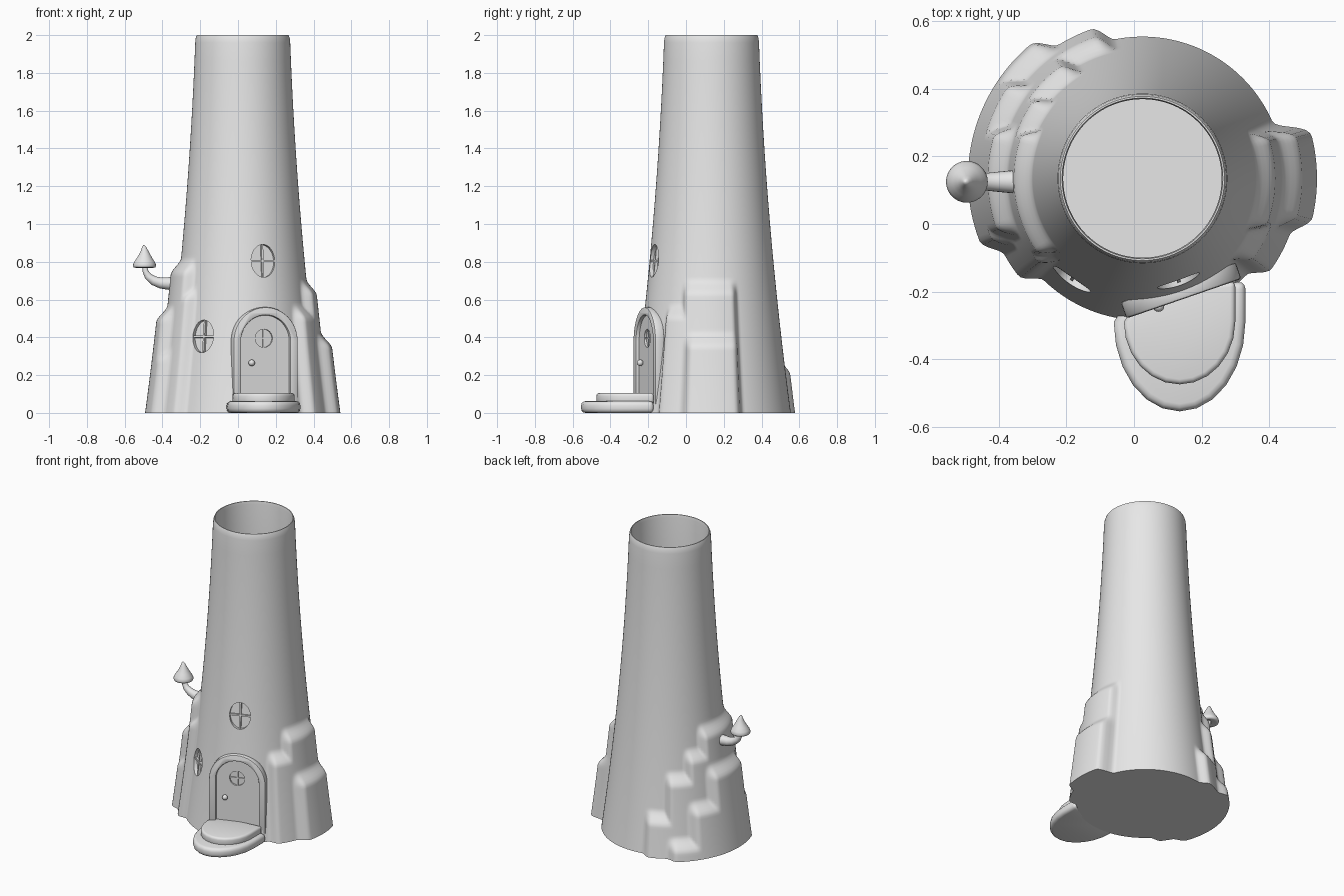
import bpy, bmesh
from math import sin, cos, pi, radians
from mathutils import Matrix, Vector

if "Cube" in bpy.data.objects:
    bpy.data.objects.remove(bpy.data.objects["Cube"])

grey = bpy.data.materials.new("plain grey")
grey.use_nodes = True
grey.diffuse_color = (0.8, 0.8, 0.8, 1)
grey.node_tree.nodes["Principled BSDF"].inputs["Base Color"].default_value = (0.8, 0.8, 0.8, 1)

AXIS = Vector((0.025, 0.135, 0))
DOOR_ANGLE = -71


def make(name, bm):
    bmesh.ops.recalc_face_normals(bm, faces=bm.faces)
    mesh = bpy.data.meshes.new(name)
    bm.to_mesh(mesh)
    bm.free()
    mesh.materials.append(grey)
    ob = bpy.data.objects.new(name, mesh)
    bpy.context.collection.objects.link(ob)
    return ob


def activate(ob):
    bpy.ops.object.select_all(action='DESELECT')
    ob.select_set(True)
    bpy.context.view_layer.objects.active = ob


def smooth(ob, bevel=0, segments=2, angle=35):
    activate(ob)
    if bevel:
        mod = ob.modifiers.new("rounding", 'BEVEL')
        mod.width, mod.segments = bevel, segments
        mod.limit_method, mod.angle_limit = 'ANGLE', radians(50)
        bpy.ops.object.modifier_apply(modifier=mod.name)
    bpy.ops.object.shade_smooth_by_angle(angle=radians(angle))
    return ob


def cut(ob, cutter):
    cutter.hide_render = True
    activate(ob)
    mod = ob.modifiers.new("cut", 'BOOLEAN')
    mod.operation, mod.solver, mod.object = 'DIFFERENCE', 'EXACT', cutter
    bpy.ops.object.modifier_apply(modifier=mod.name)
    bpy.data.objects.remove(cutter)


def prism(name, outline, low, high, matrix=Matrix()):
    """Extrude a flat outline along local z."""
    bm = bmesh.new()
    face = bm.faces.new([bm.verts.new((x, y, low)) for x, y in outline])
    new = bmesh.ops.extrude_face_region(bm, geom=[face])["geom"]
    bmesh.ops.translate(bm, vec=(0, 0, high - low),
                        verts=[v for v in new if isinstance(v, bmesh.types.BMVert)])
    bm.transform(matrix)
    return make(name, bm)


def rings(name, loops):
    """Skin a list of point loops and cap both ends."""
    bm = bmesh.new()
    rows = [[bm.verts.new(p) for p in loop] for loop in loops]
    n = len(rows[0])
    for a, b in zip(rows, rows[1:]):
        for i in range(n):
            j = (i + 1) % n
            bm.faces.new((a[i], a[j], b[j], b[i]))
    bm.faces.new(rows[0])
    bm.faces.new(rows[-1])
    return make(name, bm)


def ellipse(rx, ry, n=48):
    return [(rx * cos(2 * pi * i / n), ry * sin(2 * pi * i / n)) for i in range(n)]


def arch(half, base, spring, n=24):
    curve = [(half * cos(pi * i / n), spring + half * sin(pi * i / n)) for i in range(n + 1)]
    return [(half, base)] + curve + [(-half, base)]


def rect(w, h):
    return [(-w, -h), (w, -h), (w, h), (-w, h)]


def wall_frame(angle, z, out, tilt=0):
    """Local x runs along the wall, y up, z outward."""
    a = radians(angle)
    m = Matrix(((-sin(a), 0, cos(a)), (cos(a), 0, sin(a)), (0, 1, 0))).to_4x4()
    return (Matrix.Translation(AXIS + Vector((0, 0, z))) @ m
            @ Matrix.Translation((0, 0, out)) @ Matrix.Rotation(-tilt, 4, 'X'))


# Tower wall with two stepped layers of bark: (start angle, end angle, top)
UPPER = [(105, 222, 0.27), (123, 222, 0.52), (142, 222, 0.66), (158, 218, 0.8),
         (-39, 20, 0.56), (-23, 20, 0.69)]
LOWER = [(126, 205, 0.12), (143, 205, 0.34), (161, 202, 0.55), (-17, 18, 0.41)]


def ease(t):
    t = min(max(t, 0), 1)
    return t * t * (3 - 2 * t)


def layer(steps, angle, z):
    best = 0
    for start, end, top in steps:
        a = (angle - start + 90) % 360 + start - 90
        best = max(best, ease((a - start + 4) / 8) * ease((end + 4 - a) / 8)
                   * ease((top + 0.02 - z) / 0.09))
    return best


def plain_radius(z):
    return 0.42 - 0.135 * z + 0.025 * z * z


def tower_loop(z, inset=0, bark=True):
    loop = []
    for i in range(240):
        angle = i * 1.5
        r = plain_radius(z) - inset
        if bark:
            r += 0.047 * layer(UPPER, angle, z) + 0.05 * layer(LOWER, angle, z)
        a = radians(angle)
        loop.append(AXIS + Vector((r * cos(a), r * sin(a), z)))
    return loop


heights = [0.015 * i for i in range(60)] + [0.9 + 0.12 * i for i in range(9)] + [1.96]
loops = [tower_loop(z) for z in heights]
loops += [tower_loop(1.985, 0.002), tower_loop(2, 0.007), tower_loop(2, 0.012), tower_loop(1.98, 0.016)]
loops += [tower_loop(z, 0.05, False) for z in (1.2, 0.6, 0.02)]
tower = rings("tower_wall", loops)

# Doorway recess
doorway = wall_frame(DOOR_ANGLE, 0, 0.375)
cut(tower, prism("doorway_cutter", arch(0.16, 0.03, 0.38), -0.045, 0.2, doorway))


# Round windows: a recess with a cross of bars
def window(name, host, matrix, rx, ry, depth, bar):
    cut(host, prism(name + "_cutter", ellipse(rx, ry), -depth, 0.06, matrix))
    prism(name + "_upright_bar", rect(bar, ry), -depth - 0.002, -depth * 0.4, matrix)
    prism(name + "_cross_bar", rect(rx, bar), -depth - 0.002, -depth * 0.4, matrix)


for name, angle, z in (("upper_window", -70.5, 0.805), ("lower_window", -125, 0.405)):
    window(name, tower, wall_frame(angle, z, plain_radius(z), 0.1), 0.066, 0.087, 0.025, 0.005)
smooth(tower)

# Door, frame and knob
door = prism("door", arch(0.145, 0.06, 0.38), -0.05, -0.017, doorway)
window("door_window", door, doorway @ Matrix.Translation((-0.005, 0.395, -0.017)), 0.048, 0.048, 0.012, 0.004)
smooth(door)
ring = arch(0.18, 0.04, 0.38) + arch(0.137, 0.04, 0.38)[::-1]
smooth(prism("door_frame", ring, -0.05, 0.002, doorway), 0.008)

bm = bmesh.new()
bmesh.ops.create_uvsphere(bm, u_segments=20, v_segments=12, radius=0.017)
bm.transform(doorway @ Matrix.Translation((-0.078, 0.265, -0.002)))
smooth(make("door_knob", bm))


# Doorstep: two rounded slabs
def step(name, rx, ry, low, high, bevel):
    n = 12
    outline = [(0.135 + rx * cos(pi + pi * i / n), -0.29 + ry * sin(pi + pi * i / n))
               for i in range(n + 1)]
    outline += [(0.135 + rx, -0.17), (0.135 - rx + 0.06, -0.2)]
    smooth(prism(name, outline, low, high), bevel, 3, 50)


step("lower_step", 0.195, 0.265, 0, 0.062, 0.022)
step("upper_step", 0.165, 0.185, 0.05, 0.105, 0.015)

# Mushroom: bent stem and pointed cap
stem = []
for x, z, r, lean in ((-0.32, 0.685, 0.036, 0), (-0.37, 0.685, 0.033, 0), (-0.41, 0.688, 0.029, 10),
                      (-0.445, 0.7, 0.025, 30), (-0.475, 0.722, 0.02, 55), (-0.49, 0.75, 0.015, 75),
                      (-0.495, 0.785, 0.012, 90)):
    t = radians(lean)
    side = Vector((sin(t), 0, cos(t)))
    stem.append([Vector((x, 0.125, z)) + side * (r * cos(a)) + Vector((0, r * sin(a), 0))
                 for a in [2 * pi * i / 20 for i in range(20)]])
smooth(rings("mushroom_stem", stem))

cap = []
for r, z, shift in ((0.012, 0.78, 0), (0.045, 0.768, 0), (0.058, 0.77, 0), (0.062, 0.78, 0),
                    (0.056, 0.797, 0), (0.042, 0.818, 0), (0.029, 0.84, 0.001),
                    (0.018, 0.862, 0), (0.01, 0.88, -0.002), (0.003, 0.888, -0.004)):
    cap.append([(-0.495 + shift + x, 0.125 + y, z) for x, y in ellipse(r, r, 28)])
smooth(rings("mushroom_cap", cap), angle=60)
